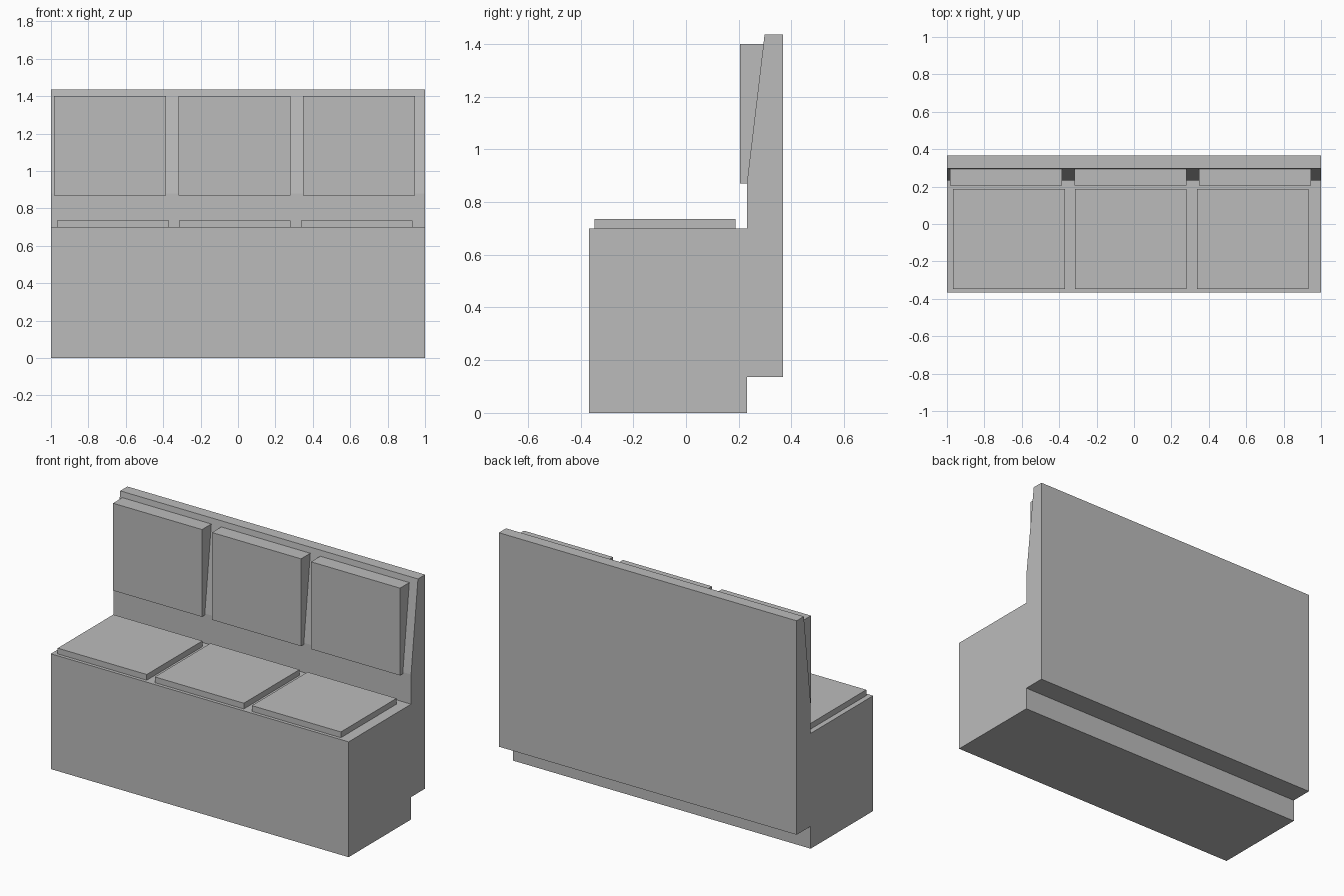
import bpy
import bmesh

cube = bpy.data.objects.get("Cube")
if cube:
    bpy.data.objects.remove(cube, do_unlink=True)

# One plain grey for the whole bench
grey = bpy.data.materials.new("plain_grey")
grey.use_nodes = True
colour = (0.5, 0.5, 0.5, 1.0)
grey.diffuse_color = colour
grey.node_tree.nodes["Principled BSDF"].inputs["Base Color"].default_value = colour


def extrude_profile(name, profile, x_min, x_max):
    """Sweep a closed (y, z) side profile along x."""
    bm = bmesh.new()
    face = bm.faces.new([bm.verts.new((x_min, y, z)) for y, z in profile])
    swept = bmesh.ops.extrude_face_region(bm, geom=[face])["geom"]
    moved = [v for v in swept if isinstance(v, bmesh.types.BMVert)]
    bmesh.ops.translate(bm, verts=moved, vec=(x_max - x_min, 0, 0))
    bmesh.ops.recalc_face_normals(bm, faces=bm.faces)
    mesh = bpy.data.meshes.new(name)
    bm.to_mesh(mesh)
    bm.free()
    mesh.materials.append(grey)
    obj = bpy.data.objects.new(name, mesh)
    bpy.context.collection.objects.link(obj)
    return obj


# Bench body: seat box, recessed foot at the rear, backrest with sloped upper front
body = [(-0.367, 0), (0.232, 0), (0.232, 0.136), (0.367, 0.136),
        (0.367, 1.435), (0.298, 1.435), (0.232, 0.88), (0.232, 0.7),
        (-0.367, 0.7)]
extrude_profile("bench_body", body, -1, 1)

# Seat cushions and wedge-shaped back cushions
seat = [(-0.347, 0.695), (0.187, 0.695), (0.187, 0.735), (-0.347, 0.735)]
wedge = [(0.205, 0.87), (0.235, 0.87), (0.297, 1.4), (0.205, 1.4)]
width = 0.598
pitch = 0.665
for i, side in enumerate(("right", "middle", "left")):
    seat_x = -0.968 + i * 0.652
    back_x = -0.983 + i * pitch
    extrude_profile(f"seat_cushion_{side}", seat, seat_x, seat_x + width)
    extrude_profile(f"back_cushion_{side}", wedge, back_x, back_x + width)
